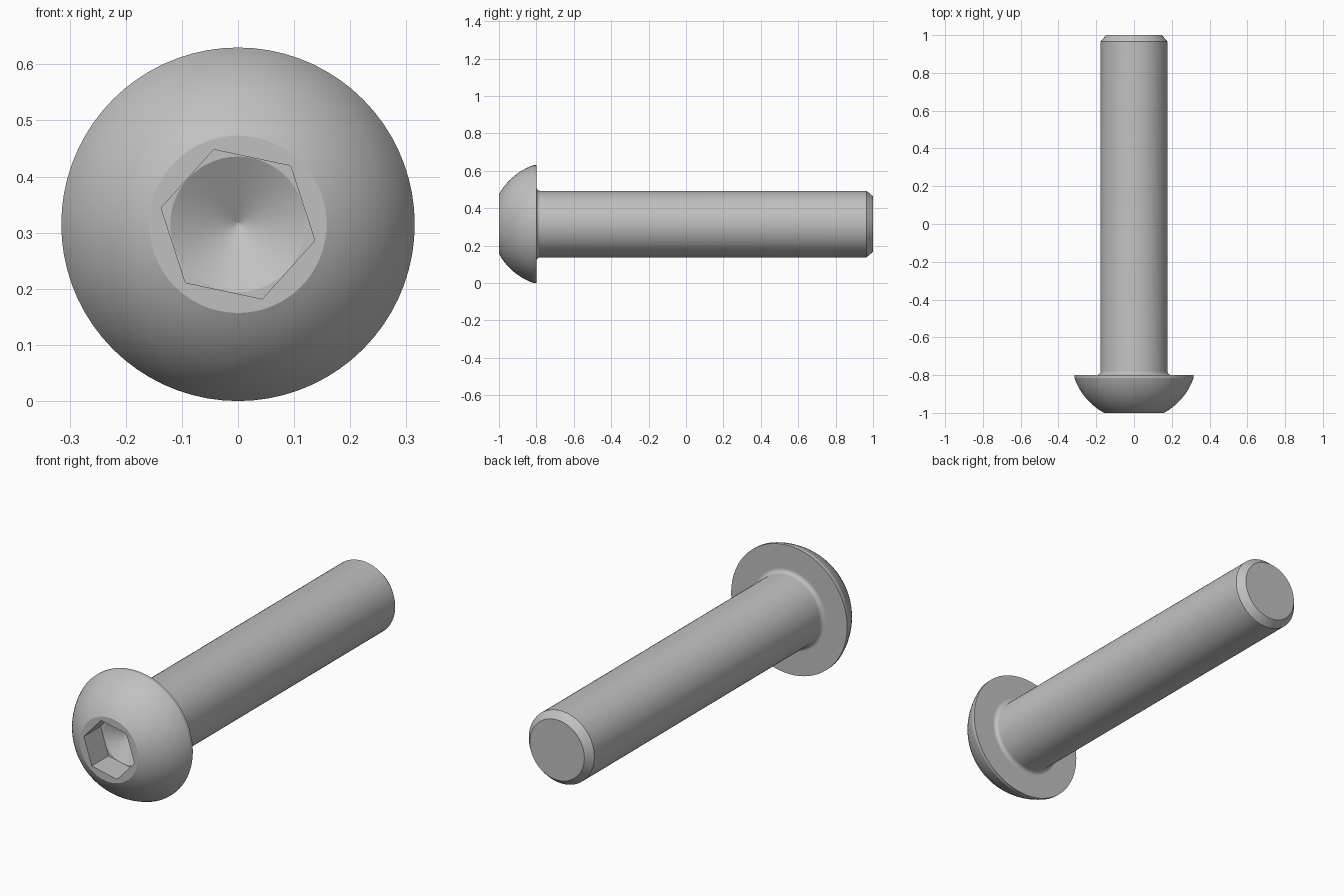
import bpy
import bmesh
from math import sin, cos, pi, radians, sqrt, tan, atan2

default = bpy.data.objects.get("Cube")
if default:
    bpy.data.objects.remove(default, do_unlink=True)

SEGMENTS = 72
HEAD_R, FACE_R, SHAFT_R = 0.315, 0.158, 0.178
HEAD_BACK, RIM_FRONT = -0.8, -0.815
SOCKET_R, SOCKET_DEPTH = 0.14, 0.13
FILLET = 0.02

steel = bpy.data.materials.new("grey steel")
steel.use_nodes = True
colour = (0.53, 0.53, 0.53, 1)
steel.diffuse_color = colour
steel.node_tree.nodes["Principled BSDF"].inputs["Base Color"].default_value = colour

bm = bmesh.new()


def ring(radius, y, sides=SEGMENTS, turn=0.0):
    """Closed loop of vertices around the bolt axis."""
    angles = [turn + 2 * pi * i / sides for i in range(sides)]
    return [bm.verts.new((radius * cos(a), y, HEAD_R + radius * sin(a))) for a in angles]


def bridge(a, b):
    for i in range(len(a)):
        j = (i + 1) % len(a)
        bm.faces.new((a[i], a[j], b[j], b[i]))


def lathe(profile):
    """Skin a (radius, y) profile; return the first and last rings."""
    rings = [ring(r, y) for r, y in profile]
    for a, b in zip(rings, rings[1:]):
        bridge(a, b)
    return rings[0], rings[-1]


def fill_between(outer, inner):
    """Flat face between two loops of different vertex counts."""
    edges = []
    for loop in (outer, inner):
        for i in range(len(loop)):
            pair = (loop[i], loop[(i + 1) % len(loop)])
            edges.append(bm.edges.get(pair) or bm.edges.new(pair))
    bmesh.ops.triangle_fill(bm, use_beauty=True, edges=edges, normal=(0, -1, 0))


# Domed head: arc of a sphere centred on the axis
centre = ((HEAD_R**2 + RIM_FRONT**2) - (FACE_R**2 + 1)) / (2 * (RIM_FRONT + 1))
dome_r = sqrt(FACE_R**2 + (centre + 1)**2)
start = atan2(FACE_R, centre + 1)
end = atan2(HEAD_R, centre - RIM_FRONT)
profile = []
for i in range(15):
    a = start + (end - start) * i / 14
    profile.append((dome_r * sin(a), centre - dome_r * cos(a)))

# Rim, flat underside, fillet, shank and chamfered tip
profile += [(HEAD_R, HEAD_BACK), (SHAFT_R + FILLET + 0.003, HEAD_BACK)]
for i in range(7):
    a = pi / 2 * i / 6
    profile.append((SHAFT_R + FILLET * (1 - sin(a)), HEAD_BACK + FILLET * (1 - cos(a))))
profile += [(SHAFT_R, 0.965), (0.148, 1.0)]
face_edge, tip_edge = lathe(profile)
bm.faces.new(tip_edge)

# Hexagonal socket with a conical drill point
turn = radians(-12)
hex_front = ring(SOCKET_R, -1, 6, turn)
hex_floor = ring(SOCKET_R, -1 + SOCKET_DEPTH, 6, turn)
bridge(hex_front, hex_floor)
fill_between(face_edge, hex_front)
drill_r = SOCKET_R * cos(pi / 6) * 0.995
floor_y = -1 + SOCKET_DEPTH
cone_depth = drill_r * tan(radians(30))
drill_edge, drill_tip = lathe([(drill_r, floor_y),
                               (0.003, floor_y + cone_depth * (1 - 0.003 / drill_r))])
fill_between(hex_floor, drill_edge)
bm.faces.new(drill_tip)

bmesh.ops.recalc_face_normals(bm, faces=bm.faces)
mesh = bpy.data.meshes.new("button_head_bolt")
bm.to_mesh(mesh)
bm.free()
mesh.materials.append(steel)
bolt = bpy.data.objects.new("button_head_bolt", mesh)
bpy.context.collection.objects.link(bolt)

bpy.ops.object.select_all(action="DESELECT")
bolt.select_set(True)
bpy.context.view_layer.objects.active = bolt
bpy.ops.object.shade_smooth_by_angle(angle=radians(18))
